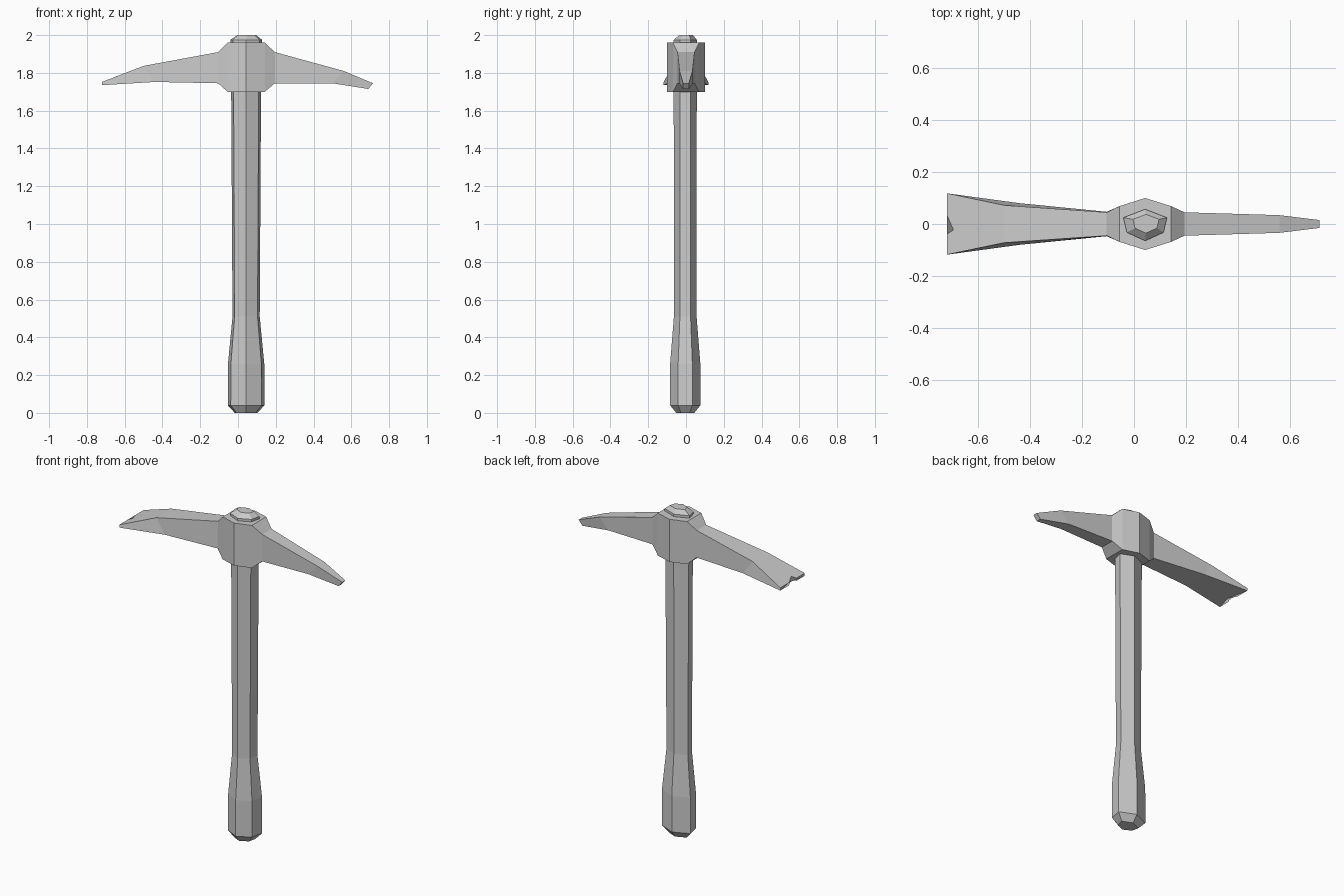
import bpy, bmesh

if "Cube" in bpy.data.objects:
    bpy.data.objects.remove(bpy.data.objects["Cube"])


def loft(name, rings):
    """Skin closed rings of equal size and cap both ends."""
    bm = bmesh.new()
    loops = [[bm.verts.new(p) for p in ring] for ring in rings]
    n = len(rings[0])
    for a, b in zip(loops, loops[1:]):
        for i in range(n):
            j = (i + 1) % n
            bm.faces.new((a[i], a[j], b[j], b[i]))
    bm.faces.new(loops[0])
    bm.faces.new(loops[-1])
    bmesh.ops.recalc_face_normals(bm, faces=bm.faces)
    me = bpy.data.meshes.new(name)
    bm.to_mesh(me)
    bm.free()
    ob = bpy.data.objects.new(name, me)
    bpy.context.collection.objects.link(ob)
    return ob


# Handle: uneven hexagonal section, swelling at the grip, poking through the head
HEX = [(-1, .47), (-.84, -.47), (0, -1), (.84, -.47), (1, .47), (0, 1)]
CX, CY = 0.043, -0.004
handle_rings = [  # z, half width, half depth
    (0.0, .060, .048), (.04, .097, .080), (.26, .096, .080),
    (.51, .072, .060), (1.70, .079, .061), (1.975, .084, .061),
]
rings = [[(CX + u * sx, CY + v * sy, z) for u, v in HEX]
         for z, sx, sy in handle_rings]
rings.append([(CX + .003 + u * .05, .001 + v * .036, 2.0) for u, v in HEX])
loft("handle", rings)

# Head: stations along x from the notched adze to the pick point
COLS = [-1, -.33, -.19, .29, 1]      # columns across the width
NOTCH = [0, 0, .025, 0, 0]           # chip in the adze edge
stations = [  # x top, x bottom, z top, z bottom, half width top, half width bottom
    (-.72, -.72, 1.752, 1.735, .118, .118),
    (-.50, -.44, 1.837, 1.752, .072, .080),
    (-.105, -.105, 1.91, 1.745, .045, .047),
    (-.055, -.055, 1.96, 1.70, .069, .069),
    (.043, .043, 1.96, 1.70, .100, .100),
    (.142, .142, 1.96, 1.70, .069, .069),
    (.195, .195, 1.91, 1.745, .045, .045),
    (.56, .50, 1.81, 1.745, .034, .035),
    (.715, .69, 1.745, 1.715, .015, .015),
]
rings = []
for k, (xt, xb, zt, zb, wt, wb) in enumerate(stations):
    cut = NOTCH if k == 0 else [0] * 5
    top = [(xt + d, c * wt, zt + d * .39) for c, d in zip(COLS, cut)]
    low = [(xb + d, c * wb, zb + d * .06) for c, d in zip(COLS, cut)]
    rings.append(top + low[::-1])
loft("pick_head", rings)
